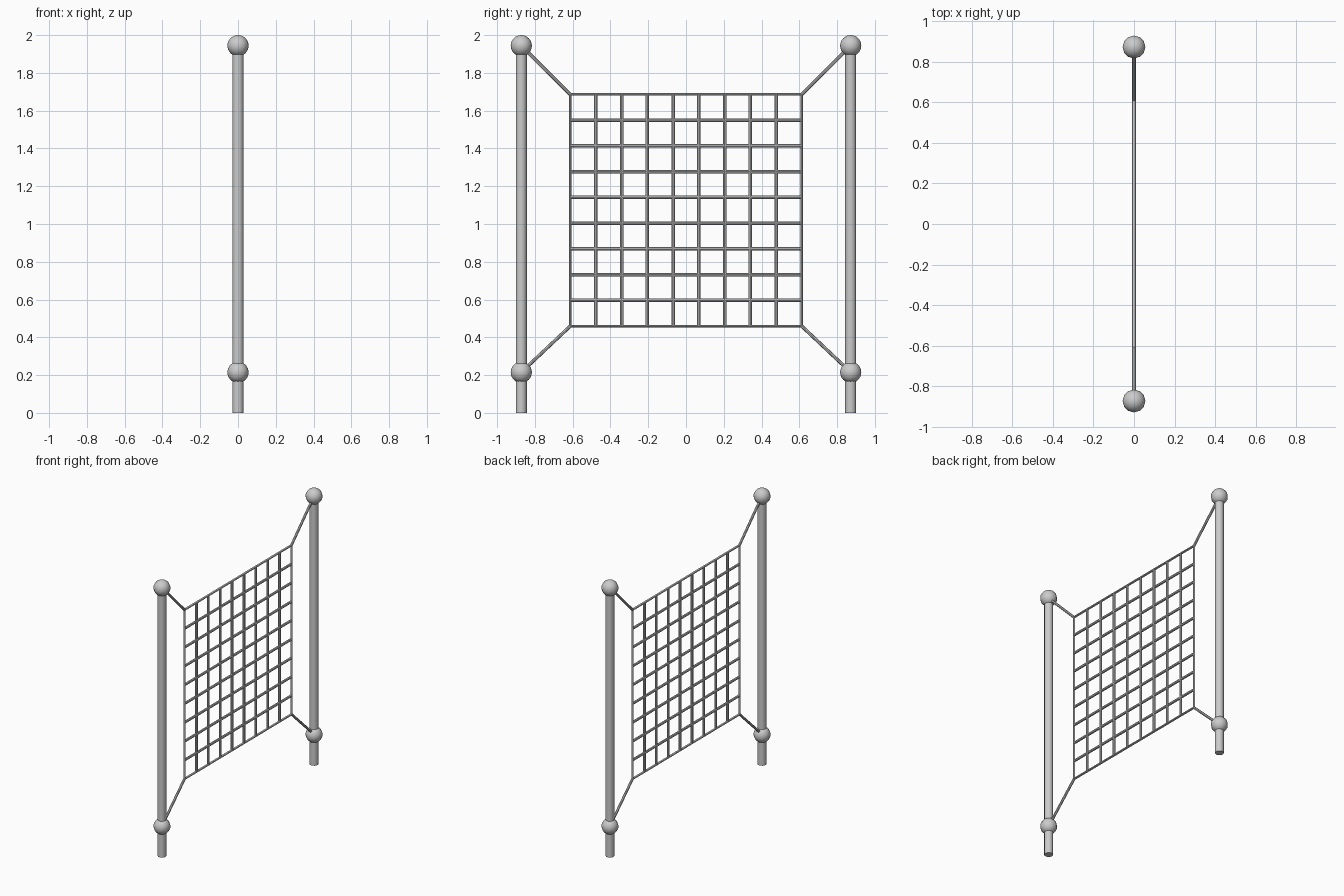
import bpy
from mathutils import Vector

if "Cube" in bpy.data.objects:
    bpy.data.objects.remove(bpy.data.objects["Cube"])

POST_Y, POST_R = 0.872, 0.029
BALL_R = 0.056
BALL_Z = (0.215, 1.944)
NET_Y, NET_Z0, NET_Z1 = 0.613, 0.459, 1.686
ROPE_R = 0.009
LINES = 10


def smooth(obj):
    bpy.ops.object.select_all(action='DESELECT')
    obj.select_set(True)
    bpy.context.view_layer.objects.active = obj
    bpy.ops.object.shade_smooth_by_angle()


def ropes(name, paths):
    """Round rope mesh following a list of (points, cyclic) paths in the y-z plane."""
    curve = bpy.data.curves.new(name, 'CURVE')
    curve.dimensions = '3D'
    curve.bevel_depth = ROPE_R
    curve.bevel_resolution = 2
    curve.use_fill_caps = True
    for points, cyclic in paths:
        spline = curve.splines.new('POLY')
        spline.points.add(len(points) - 1)
        for p, (y, z) in zip(spline.points, points):
            p.co = (0, y, z, 1)
        spline.use_cyclic_u = cyclic
    obj = bpy.data.objects.new(name, curve)
    bpy.context.collection.objects.link(obj)
    bpy.ops.object.select_all(action='DESELECT')
    obj.select_set(True)
    bpy.context.view_layer.objects.active = obj
    bpy.ops.object.convert(target='MESH')
    smooth(bpy.context.object)


# Posts with ball fittings
for side, s in (("left", -1), ("right", 1)):
    top = BALL_Z[1]
    bpy.ops.mesh.primitive_cylinder_add(vertices=16, radius=POST_R, depth=top,
                                        location=(0, s * POST_Y, top / 2))
    bpy.context.object.name = f"post_{side}"
    smooth(bpy.context.object)
    for level, z in zip(("lower", "upper"), BALL_Z):
        bpy.ops.mesh.primitive_uv_sphere_add(segments=12, ring_count=16, radius=BALL_R,
                                             location=(0, s * POST_Y, z))
        bpy.context.object.name = f"ball_{level}_{side}"
        smooth(bpy.context.object)

# Net border
ropes("net_border", [([(-NET_Y, NET_Z0), (NET_Y, NET_Z0),
                       (NET_Y, NET_Z1), (-NET_Y, NET_Z1)], True)])

# Inner ropes of the net
fractions = [i / (LINES - 1) for i in range(1, LINES - 1)]
rows = [NET_Z0 + f * (NET_Z1 - NET_Z0) for f in fractions]
cols = [NET_Y * (2 * f - 1) for f in fractions]
ropes("net_horizontal_ropes", [([(-NET_Y, z), (NET_Y, z)], False) for z in rows])
ropes("net_vertical_ropes", [([(y, NET_Z0), (y, NET_Z1)], False) for y in cols])

# Corner ropes tying the net to the balls
ropes("corner_ropes", [([(s * NET_Y, nz), (s * POST_Y, bz)], False)
                       for s in (-1, 1)
                       for nz, bz in ((NET_Z0, BALL_Z[0]), (NET_Z1, BALL_Z[1]))])
